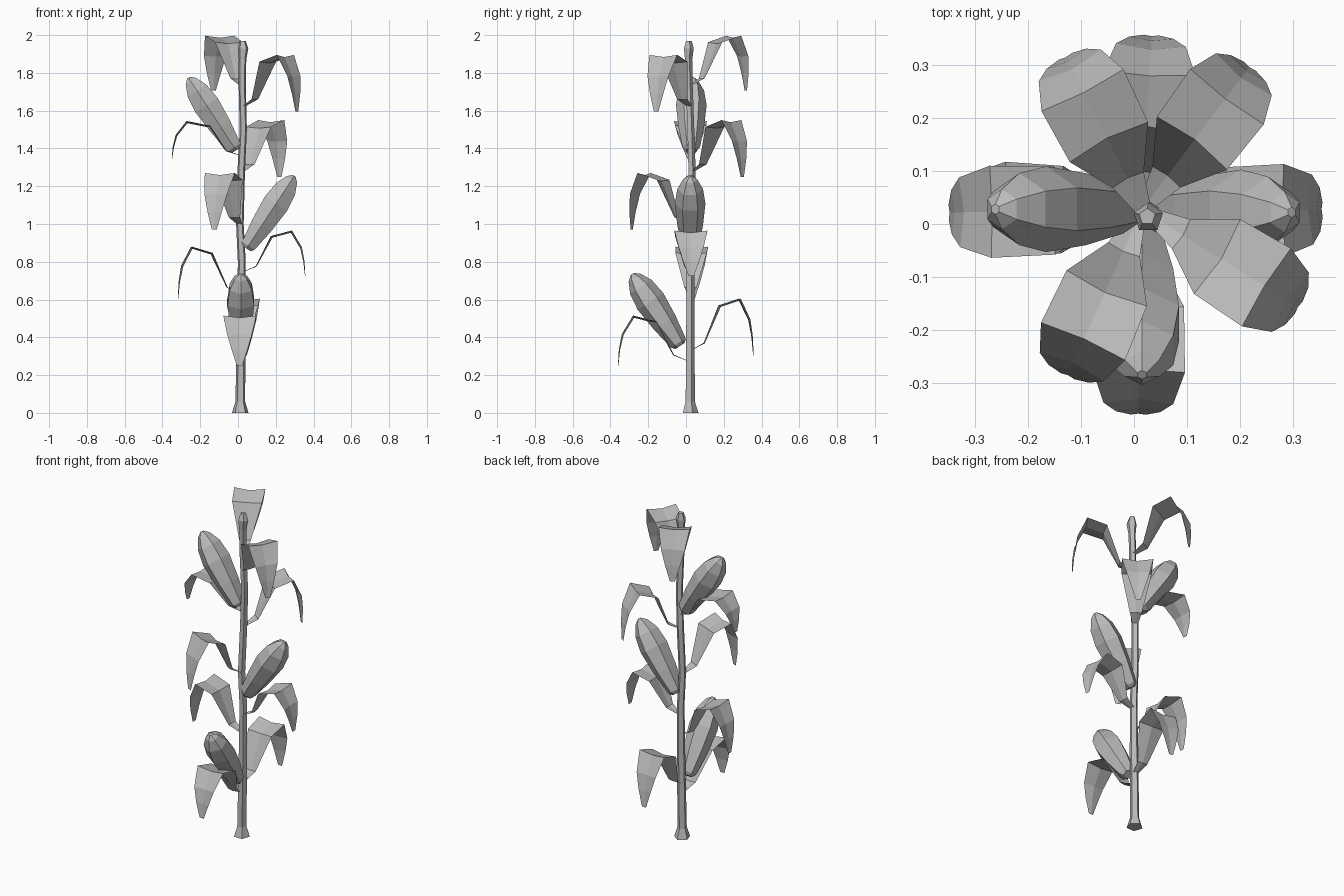
import bpy, bmesh, math
from mathutils import Vector

cube = bpy.data.objects.get("Cube")
if cube:
    bpy.data.objects.remove(cube, do_unlink=True)

mat = bpy.data.materials.new("plain_grey")
mat.use_nodes = True
GREY = (0.5, 0.5, 0.5, 1)
mat.diffuse_color = GREY
mat.node_tree.nodes["Principled BSDF"].inputs["Base Color"].default_value = GREY


def finish(name, bm, closed=True):
    if closed:
        bmesh.ops.recalc_face_normals(bm, faces=bm.faces)
    mesh = bpy.data.meshes.new(name)
    bm.to_mesh(mesh)
    bm.free()
    mesh.materials.append(mat)
    obj = bpy.data.objects.new(name, mesh)
    bpy.context.scene.collection.objects.link(obj)
    return obj


def loft(name, rings, sides, u, v, turn=0):
    """Closed tube through (centre, radius) rings spanned by axes u and v."""
    bm = bmesh.new()
    loops = []
    for centre, radius in rings:
        angles = [turn + math.tau * i / sides for i in range(sides)]
        loops.append([bm.verts.new(centre + radius * (u * math.cos(a) + v * math.sin(a)))
                      for a in angles])
    for low, high in zip(loops, loops[1:]):
        for i in range(sides):
            j = (i + 1) % sides
            bm.faces.new((low[i], low[j], high[j], high[i]))
    bm.faces.new(loops[0][::-1])
    bm.faces.new(loops[-1])
    return finish(name, bm)


X, Y = Vector((1, 0, 0)), Vector((0, 1, 0))

# Stalk: five-sided, slightly bent, flared foot and swollen top (x, y, z, radius)
STALK = [(.012, .02, 0, .046), (.012, .02, .06, .027), (.018, .021, .5, .024),
         (.02, .022, .8, .022), (.01, .02, 1.0, .021), (.017, .03, 1.28, .021),
         (.028, .024, 1.5, .02), (.022, .015, 1.75, .02), (.024, .012, 1.87, .021),
         (.027, .012, 1.93, .029), (.025, .014, 1.97, .016)]
loft("stalk", [(Vector(s[:3]), s[3]) for s in STALK], 5, X, Y, math.pi / 2)


def stalk_centre(z):
    for a, b in zip(STALK, STALK[1:]):
        if a[2] <= z <= b[2]:
            return Vector(a[:3]).lerp(Vector(b[:3]), (z - a[2]) / (b[2] - a[2]))


# Leaves: reach, drop below the peak, half width
LEAF = [(0, -.92, .012), (.075, -.78, .033), (.155, -.12, .083), (.265, 0, .087),
        (.318, -.37, .066), (.332, -.68, .042), (.337, -1, .014)]


def leaf(name, angle, peak, drop, reach=1.0):
    root = stalk_centre(peak - drop)
    out = Vector((math.cos(math.radians(angle)), math.sin(math.radians(angle)), 0))
    side = Vector((-out.y, out.x, 0))
    up = Vector((0, 0, 1))
    path = [out * (r * reach) + up * (d * drop) for r, d, w in LEAF]
    bm = bmesh.new()
    rows = []
    for i, (r, d, w) in enumerate(LEAF):
        along = (path[min(i + 1, len(path) - 1)] - path[max(i - 1, 0)]).normalized()
        normal = along.cross(side)
        base = Vector((root.x, root.y, peak)) + path[i]
        # The midrib is sunk a little to crease the blade
        rows.append([bm.verts.new(base + side * (w * s) - normal * (0.14 * w * (s == 0)))
                     for s in (-1, 0, 1)])
    for a, b in zip(rows, rows[1:]):
        for k in range(2):
            bm.faces.new((a[k], b[k], b[k + 1], a[k + 1]))
    finish(name, bm, closed=False)


leaf("leaf_front_low", -91, .515, .265, 1.13)
leaf("leaf_back_low", 87, .605, .3)
leaf("leaf_right_low", 178, .88, .275)
leaf("leaf_left_middle", 1, .965, .24)
leaf("leaf_front_right", -114, 1.27, .3)
leaf("leaf_right_high", 181, 1.545, .2, 1.1)
leaf("leaf_back_left", 53, 1.55, .3)
leaf("leaf_front_left", -32, 1.895, .3)
leaf("leaf_back_right", 117, 1.997, .29)

# Cobs: position along the axis, radius
COB = [(0, .03), (.04, .046), (.32, .068), (.62, .081), (.82, .068), (.95, .038), (1, .01)]


def cob(name, start, end, turn=0):
    start, end = Vector(start), Vector(end)
    axis = (end - start).normalized()
    side = axis.cross(Vector((0, 0, 1))).normalized()
    rings = [(start.lerp(end, t), r) for t, r in COB]
    loft(name, rings, 6, side, axis.cross(side), turn)


cob("cob_front", (.015, -.03, .355), (.015, -.285, .735), math.pi / 6)
cob("cob_left", (.045, .022, .87), (.298, .022, 1.255))
cob("cob_right", (-.01, .028, 1.39), (-.262, .028, 1.775))
